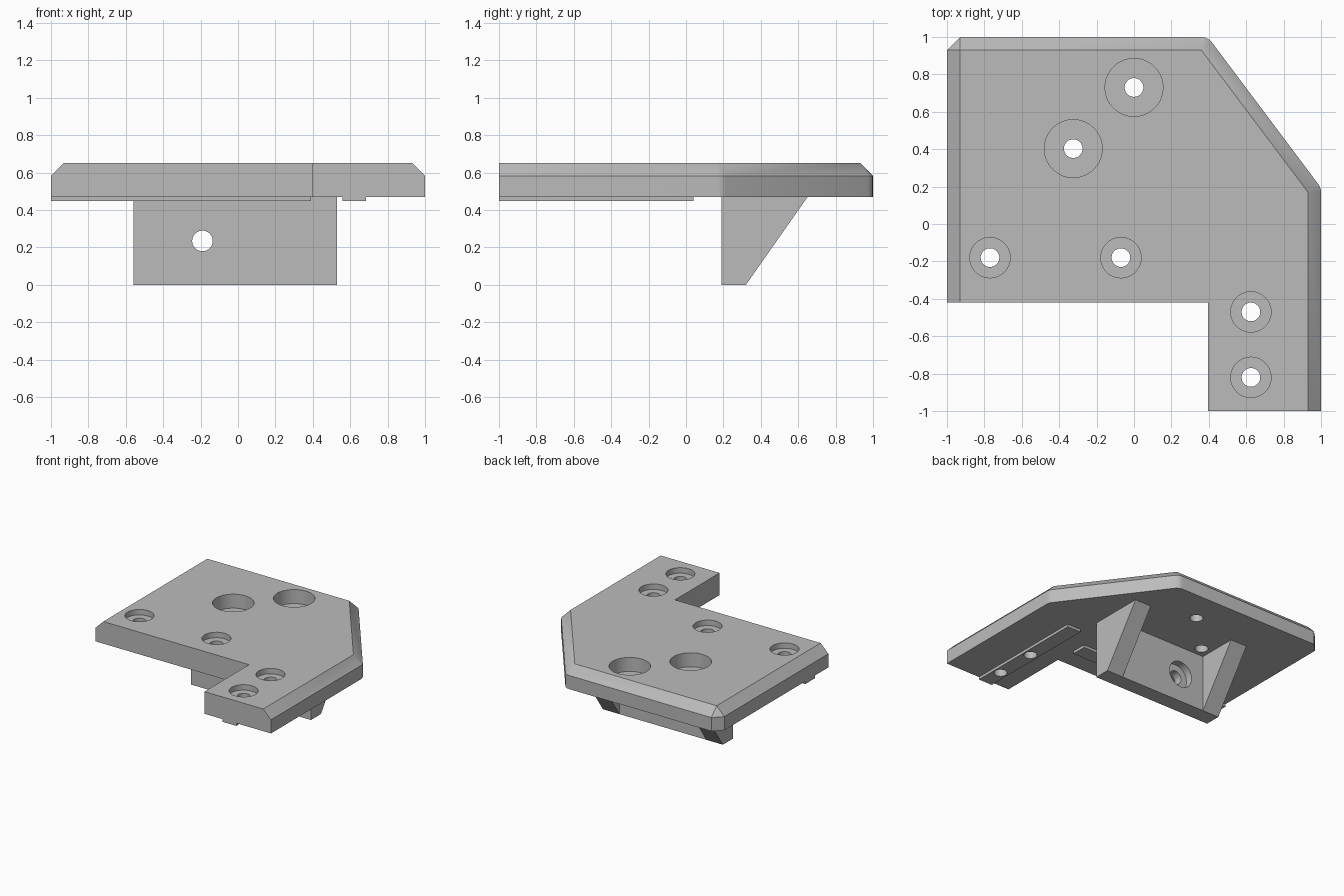
import bpy, bmesh
from math import sin, cos, radians
from mathutils import Matrix

cube = bpy.data.objects.get("Cube")
if cube:
    bpy.data.objects.remove(cube, do_unlink=True)

grey = bpy.data.materials.new("light grey")
grey.use_nodes = True
grey.diffuse_color = (0.5, 0.5, 0.5, 1)
grey.node_tree.nodes["Principled BSDF"].inputs["Base Color"].default_value = (0.5, 0.5, 0.5, 1)

BOTTOM, SHOULDER, TOP, BEVEL = 0.47, 0.582, 0.652, 0.07


def finish(bm, name):
    """Turn a bmesh into a named grey object."""
    bmesh.ops.recalc_face_normals(bm, faces=bm.faces)
    mesh = bpy.data.meshes.new(name)
    bm.to_mesh(mesh)
    bm.free()
    mesh.materials.append(grey)
    obj = bpy.data.objects.new(name, mesh)
    bpy.context.collection.objects.link(obj)
    return obj


def loft(name, rings):
    """Skin matching closed rings of points and cap both ends."""
    bm = bmesh.new()
    loops = [[bm.verts.new(p) for p in ring] for ring in rings]
    n = len(loops[0])
    for a, b in zip(loops, loops[1:]):
        for i in range(n):
            j = (i + 1) % n
            bm.faces.new((a[i], a[j], b[j], b[i]))
    bm.faces.new(loops[0])
    bm.faces.new(loops[-1])
    bmesh.ops.remove_doubles(bm, verts=bm.verts, dist=0.0001)
    return finish(bm, name)


def box(name, x0, x1, y0, y1, z0, z1):
    return loft(name, [[(x0, y0, z), (x1, y0, z), (x1, y1, z), (x0, y1, z)] for z in (z0, z1)])


def drill(obj, x, y, z, radius, depth, axis="Z"):
    """Cut a round hole of the given depth centred on a point."""
    bm = bmesh.new()
    turn = Matrix.Rotation(radians(90), 4, "X") if axis == "Y" else Matrix()
    bmesh.ops.create_cone(bm, cap_ends=True, segments=40, radius1=radius, radius2=radius,
                          depth=depth, matrix=Matrix.Translation((x, y, z)) @ turn)
    cutter = finish(bm, "hole_cutter")
    cutter.hide_render = True
    mod = obj.modifiers.new("hole", "BOOLEAN")
    mod.operation, mod.solver, mod.object = "DIFFERENCE", "EXACT", cutter
    bpy.context.view_layer.objects.active = obj
    bpy.ops.object.modifier_apply(modifier=mod.name)
    bpy.data.objects.remove(cutter, do_unlink=True)


# Plate: top corners, each with the directions in which its bevel spreads out
corners = [
    (-0.93, -0.42, [180]), (0.395, -0.42, []), (0.395, -1, []), (0.93, -1, [0]),
    (0.93, 0.17, [0, 12, 24, 37]), (0.36, 0.93, [37, 54, 72, 90]), (-0.93, 0.93, [90, 180]),
]
inner, outer = [], []
for x, y, spread in corners:
    for a in spread or [None]:
        r = 0 if a is None else BEVEL
        a = radians(a or 0)
        inner.append((x, y))
        outer.append((x + r * cos(a), y + r * sin(a)))
plate = loft("plate", [[(x, y, z) for x, y in ring] for ring, z in
                       ((outer, BOTTOM), (outer, SHOULDER), (inner, TOP))])

# Locating rails under the plate
side_rail = box("side_rail", 0.56, 0.685, -1, 0.04, 0.448, BOTTOM)
front_rail = box("front_rail", -1, 0.39, -0.245, -0.12, 0.448, BOTTOM)

# Hanging bracket: a wall with a sloped gusset at each end
wall = box("bracket_wall", -0.41, 0.38, 0.19, 0.32, 0, BOTTOM)
gussets = []
for name, x0, x1 in (("right_gusset", -0.56, -0.41), ("left_gusset", 0.38, 0.53)):
    side = [(0.19, 0), (0.32, 0), (0.65, BOTTOM), (0.19, BOTTOM)]
    gussets.append(loft(name, [[(x, y, z) for y, z in side] for x in (x0, x1)]))

# Counterbored screw holes through the plate and rails
screws = [
    (0, 0.73, 0.155, 0.115, None), (-0.325, 0.403, 0.155, 0.115, None),
    (-0.77, -0.18, 0.108, 0.045, front_rail), (-0.07, -0.18, 0.108, 0.045, front_rail),
    (0.625, -0.47, 0.108, 0.045, side_rail), (0.625, -0.82, 0.108, 0.045, side_rail),
]
for x, y, radius, depth, rail in screws:
    drill(plate, x, y, TOP, radius, 2 * depth)
    drill(plate, x, y, 0.55, 0.05, 0.5)
    if rail:
        drill(rail, x, y, 0.5, 0.05, 0.5)

# Bolt hole through the wall, recessed at the back
drill(wall, -0.19, 0.32, 0.235, 0.108, 0.12, "Y")
drill(wall, -0.19, 0.25, 0.235, 0.055, 0.5, "Y")

# Smooth the round surfaces and keep the edges sharp
bpy.ops.object.select_all(action="DESELECT")
for obj in (plate, side_rail, front_rail, wall, *gussets):
    obj.select_set(True)
bpy.context.view_layer.objects.active = plate
bpy.ops.object.shade_smooth_by_angle(angle=radians(25))
